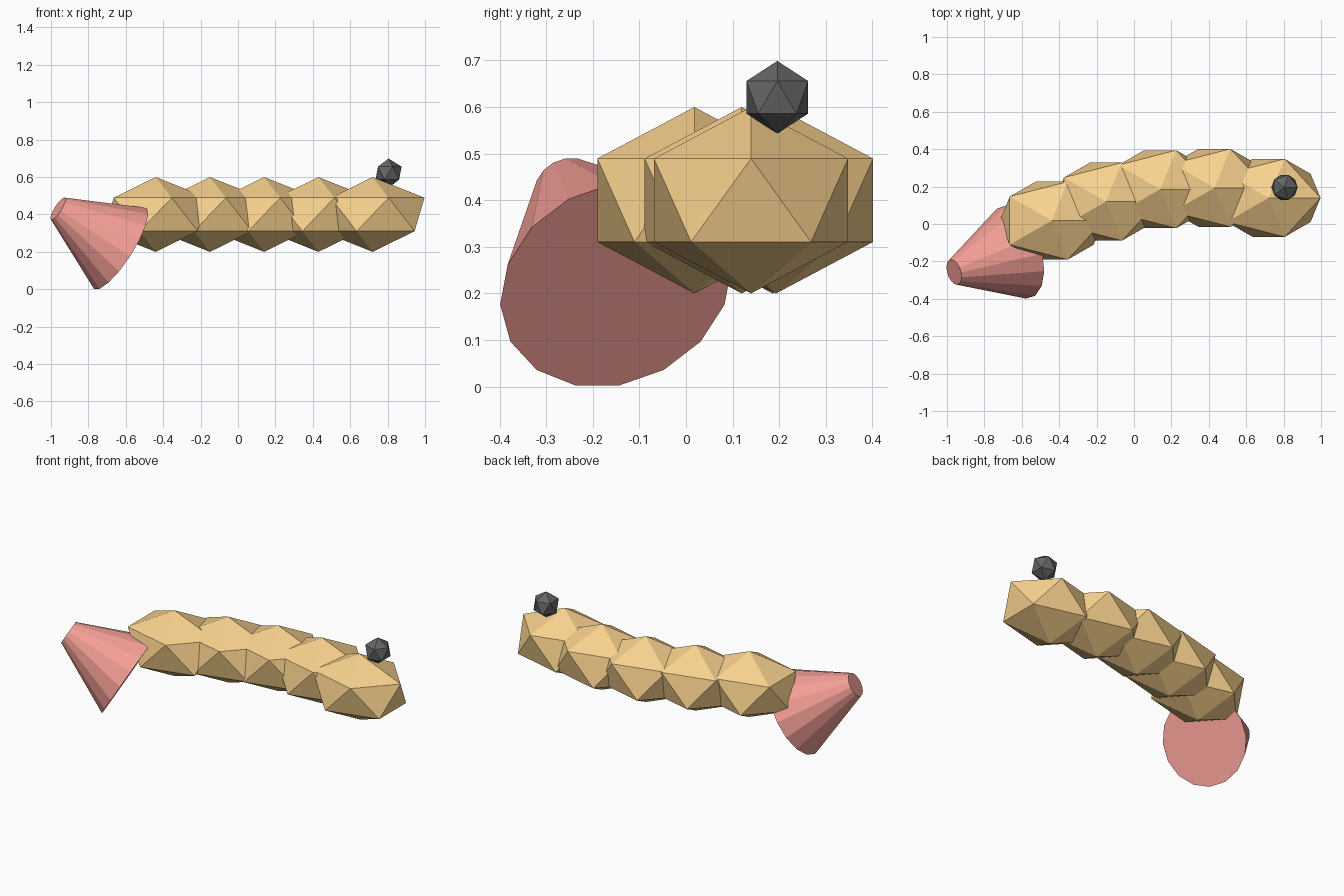
import bpy, math
from mathutils import Vector, Matrix

if "Cube" in bpy.data.objects:
    bpy.data.objects.remove(bpy.data.objects["Cube"])


def material(name, rgb):
    m = bpy.data.materials.new(name)
    m.diffuse_color = (*rgb, 1)
    m.use_nodes = True
    m.node_tree.nodes["Principled BSDF"].inputs["Base Color"].default_value = m.diffuse_color
    return m


orange = material("orange", (0.94, 0.64, 0.27))
red = material("red", (0.89, 0.34, 0.30))
black = material("black", (0.13, 0.13, 0.13))


def ico(name, loc, scale, mat):
    bpy.ops.mesh.primitive_ico_sphere_add(subdivisions=1, radius=1, location=loc)
    o = bpy.context.object
    o.name = name
    o.scale = scale
    o.data.materials.append(mat)


# Body segments along a gentle sine curve
for i in range(5):
    ico(f"body_segment_{i + 1}",
        (-0.44 + 0.29 * i, 0.018 + 0.18 * math.sin(0.6 * i), 0.4),
        (0.31, 0.245, 0.2), orange)

# Small dark ball on the end segment
ico("dark_ball", (0.805, 0.196, 0.621), (0.078,) * 3, black)

# Tilted truncated cone at the other end
wide, narrow = Vector((-0.63, -0.15, 0.219)), Vector((-0.962, -0.257, 0.431))
axis = narrow - wide
bpy.ops.mesh.primitive_cone_add(vertices=16, radius1=0.258, radius2=0.07,
                                depth=axis.length)
cone = bpy.context.object
cone.name = "end_cone"
cone.data.materials.append(red)
cone.matrix_world = (Matrix.Translation((wide + narrow) / 2)
                     @ Matrix.Rotation(math.atan2(-axis.y, -axis.x), 4, 'Z')
                     @ Matrix.Rotation(-math.acos(axis.z / axis.length), 4, 'Y')
                     @ Matrix.Rotation(math.pi / 16, 4, 'Z'))
